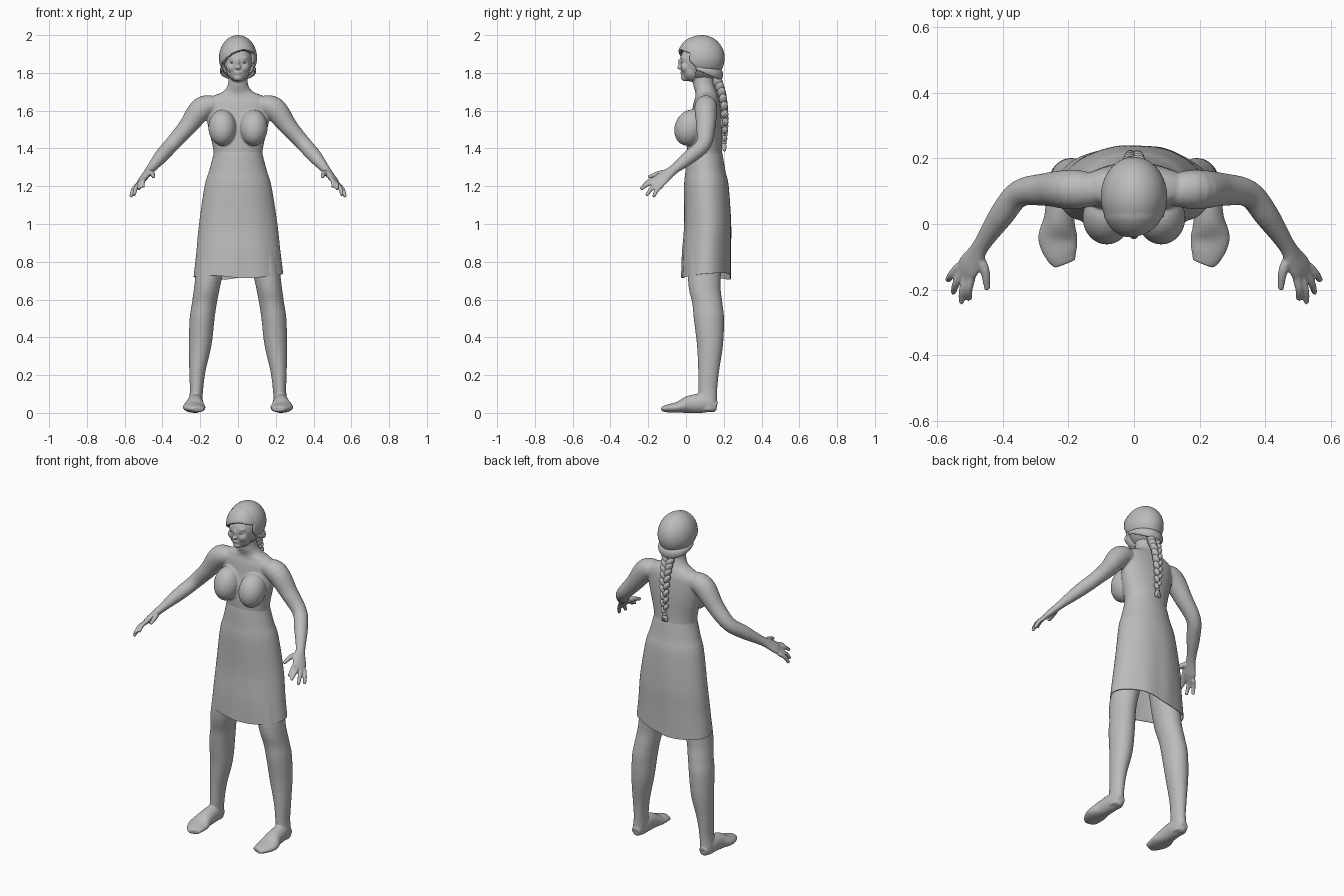
import bpy, bmesh, math
from mathutils import Vector, Matrix

cube = bpy.data.objects.get("Cube")
if cube:
    bpy.data.objects.remove(cube, do_unlink=True)

grey = bpy.data.materials.new("clay grey")
grey.use_nodes = True
COLOUR = (0.5, 0.5, 0.5, 1)
grey.diffuse_color = COLOUR
grey.node_tree.nodes["Principled BSDF"].inputs["Base Color"].default_value = COLOUR


def spline(keys, steps=5):
    """Smooth list of rings through the key rings (Catmull-Rom)."""
    k = [Vector(p) for p in keys]
    k = [k[0] * 2 - k[1]] + k + [k[-1] * 2 - k[-2]]
    out = []
    for a, b, c, d in zip(k, k[1:], k[2:], k[3:]):
        for i in range(steps):
            t = i / steps
            out.append((b * 2 + (c - a) * t + (a * 2 - b * 5 + c * 4 - d) * t * t
                        + (b * 3 - a - c * 3 + d) * t ** 3) / 2)
    return out + [k[-2]]


def loft(bm, keys, ref=None, side=1, sides=32, caps=True):
    """Oval rings (x, y, z, ru, rv); level rings unless ref gives the v direction."""
    rings = spline(keys)
    loops = []
    for i, r in enumerate(rings):
        u, v = Vector((1, 0, 0)), Vector((0, 1, 0))
        if ref:
            t = (rings[min(i + 1, len(rings) - 1)] - rings[max(i - 1, 0)])
            t = Vector(t[:3]).normalized()
            u = t.cross(Vector(ref)).normalized()
            v = u.cross(t)
        loop = []
        for s in range(sides):
            a = 2 * math.pi * s / sides
            p = Vector(r[:3]) + u * r[3] * math.cos(a) + v * r[4] * math.sin(a)
            loop.append(bm.verts.new((p.x * side, p.y, p.z)))
        loops.append(loop)
    for a, b in zip(loops, loops[1:]):
        for s in range(sides):
            n = (s + 1) % sides
            bm.faces.new((a[s], a[n], b[n], b[s]))
    if caps:
        bm.faces.new(loops[0])
        bm.faces.new(loops[-1])


def ball(bm, centre, radii, tilt=(0, 0), seg=24):
    """Ellipsoid, tilted about x then y (degrees)."""
    m = (Matrix.Translation(centre) @ Matrix.Rotation(math.radians(tilt[1]), 4, 'Y')
         @ Matrix.Rotation(math.radians(tilt[0]), 4, 'X') @ Matrix.Diagonal((*radii, 1)))
    return bmesh.ops.create_uvsphere(bm, u_segments=seg, v_segments=seg * 2 // 3,
                                     radius=1, matrix=m)["verts"]


def finish(bm, name, voxel=0, smooth=0, thick=0):
    bmesh.ops.recalc_face_normals(bm, faces=bm.faces[:])
    me = bpy.data.meshes.new(name)
    bm.to_mesh(me)
    bm.free()
    ob = bpy.data.objects.new(name, me)
    bpy.context.collection.objects.link(ob)
    bpy.ops.object.select_all(action='DESELECT')
    ob.select_set(True)
    bpy.context.view_layer.objects.active = ob
    if voxel:
        m = ob.modifiers.new("fuse", 'REMESH')
        m.mode, m.voxel_size = 'VOXEL', voxel
    if smooth:
        m = ob.modifiers.new("soften", 'SMOOTH')
        m.factor, m.iterations = 0.5, smooth
    if thick:
        m = ob.modifiers.new("cloth", 'SOLIDIFY')
        m.thickness = thick
    for m in list(ob.modifiers):
        bpy.ops.object.modifier_apply(modifier=m.name)
    ob.data.materials.clear()
    ob.data.materials.append(grey)
    bpy.ops.object.shade_smooth_by_angle(angle=math.radians(50))
    return ob


# Body: torso, limbs and face fused into one skin
body = bmesh.new()
loft(body, [(0, .085, 1.81, .048, .048), (0, .093, 1.74, .053, .055),
            (0, .105, 1.70, .08, .056), (0, .11, 1.675, .14, .06),
            (0, .11, 1.64, .175, .07), (0, .107, 1.57, .168, .08),
            (0, .1, 1.5, .155, .09), (0, .098, 1.42, .136, .092),
            (0, .1, 1.36, .13, .093), (0, .105, 1.27, .147, .1),
            (0, .11, 1.18, .16, .103), (0, .115, 1.0, .17, .1),
            (0, .115, .93, .12, .08)], sides=48)
FAN = (-.6, -.56, .56)
FINGERS = [((.495, -.163, 1.24), (.502, -.23, 1.195)),
           ((.508, -.153, 1.228), (.526, -.241, 1.183)),
           ((.522, -.143, 1.216), (.551, -.21, 1.15)),
           ((.533, -.127, 1.205), (.568, -.172, 1.143))]
for side in (1, -1):
    # Arm and palm
    loft(body, [(.11, .105, 1.63, .045, .05), (.19, .105, 1.612, .062, .06),
                (.27, .105, 1.512, .048, .05), (.35, .092, 1.422, .04, .041),
                (.405, .025, 1.36, .037, .038), (.462, -.06, 1.292, .024, .027),
                (.485, -.10, 1.262, .02, .034), (.505, -.132, 1.236, .018, .042),
                (.522, -.16, 1.213, .011, .036)], FAN, side)
    # Fingers and thumb
    for base, tip in FINGERS:
        a, b = Vector(base), Vector(tip)
        mid = a.lerp(b, .5) + Vector((.005, -.004, .006))
        loft(body, [(*a, .013, .013), (*mid, .012, .012), (*b, .009, .009)], FAN, side, 12)
    loft(body, [(.48, -.09, 1.27, .016, .018), (.455, -.14, 1.268, .015, .015),
                (.447, -.2, 1.248, .009, .009)], (0, 0, 1), side, 12)
    # Leg
    loft(body, [(.11, .11, .97, .085, .095), (.158, .097, .70, .07, .086),
                (.178, .113, .58, .066, .08), (.19, .121, .5, .066, .08),
                (.2, .127, .36, .06, .069), (.215, .12, .22, .043, .055),
                (.22, .115, .12, .035, .05), (.225, .115, .05, .036, .05),
                (.226, .115, .012, .034, .046)], side=side)
    # Foot
    loft(body, [(.226, .16, .03, .025, .028), (.225, .1, .05, .04, .05),
                (.228, .02, .045, .046, .047), (.232, -.04, .03, .06, .03),
                (.222, -.09, .024, .05, .022), (.21, -.122, .02, .034, .014)],
         (0, 0, 1), side)
    # Bust and cheek
    ball(body, (side * .083, .02, 1.51), (.074, .08, .098), (-22, 0))
    ball(body, (side * .033, .0, 1.83), (.028, .028, .03))
# Head, jaw, nose, brow and lips
ball(body, (0, .055, 1.86), (.075, .088, .09))
ball(body, (0, .03, 1.815), (.062, .056, .062))
ball(body, (0, -.003, 1.775), (.026, .024, .02))
ball(body, (0, -.026, 1.843), (.0105, .013, .033), (22, 0))
ball(body, (0, -.033, 1.828), (.015, .015, .01))
ball(body, (0, -.019, 1.802), (.021, .012, .0065))
ball(body, (0, -.016, 1.792), (.018, .012, .0065))
ball(body, (0, -.008, 1.878), (.055, .022, .012))
for v in body.verts:
    v.co.z = max(v.co.z, 0)
finish(body, "body", voxel=.005, smooth=4)

# Eyes
for side, label in ((1, "left_eye"), (-1, "right_eye")):
    bm = bmesh.new()
    ball(bm, (side * .029, -.011, 1.855), (.015, .016, .0075))
    finish(bm, label)

# Skirt: open at the hem, with soft folds growing downwards
skirt = bmesh.new()
loft(skirt, [(0, .098, 1.395, .128, .088), (0, .099, 1.365, .131, .095),
             (0, .103, 1.28, .153, .106), (0, .108, 1.2, .177, .118),
             (0, .115, 1.0, .208, .125), (0, .109, .85, .224, .13),
             (0, .107, .722, .238, .132)], sides=96, caps=False)
for v in skirt.verts:
    a = math.atan2(v.co.y - .107, v.co.x)
    drop = max(0, min(1, (1.25 - v.co.z) / .5))
    fold = 1 + drop * (.012 * math.sin(7 * a + 1) + .01 * math.sin(4 * a + v.co.z * 5))
    v.co.x *= fold
    v.co.y = .107 + (v.co.y - .107) * fold
    v.co.z += drop ** 3 * (.012 * math.sin(2 * a + .6) + .008 * math.cos(a))
finish(skirt, "skirt", thick=.004)

# Hair cap: the face opening is sunk behind a side-swept fringe
hair = bmesh.new()
for v in ball(hair, (0, .083, 1.878), (.101, .122, .122), seg=96):
    p = v.co
    fringe = 1.915 - 5 * (p.x - .035) ** 2
    if p.z < 1.878:
        p.x *= 1 - .2 * ((1.878 - p.z) / .122) ** 2
    if p.y < .045 and p.z < fringe and abs(p.x) < .085:
        p.y = .083 + (p.y - .083) * .45
        p.x *= .75
    elif p.y < .03:
        p.y -= .008
finish(hair, "hair", smooth=2)

# Rolled hair edge round the nape
roll = bmesh.new()
arc = [math.radians(a) for a in range(-20, 201, 20)]
loft(roll, [(.09 * math.cos(a), .09 + .092 * math.sin(a), 1.815 - .025 * math.sin(a),
             .006 + .008 * max(0, math.sin(a)), .012 + .016 * max(0, math.sin(a)))
            for a in arc], (0, 0, 1), sides=16)
finish(roll, "hair_roll")

# Braid: alternating lobes tapering to a tied tuft
braid = bmesh.new()
path = spline([(0, .162, 1.765), (0, .192, 1.68), (0, .207, 1.56), (0, .203, 1.43)], 6)
for i, p in enumerate(path[:-1]):
    size = 1 - .5 * i / len(path)
    side = 1 if i % 2 else -1
    ball(braid, (p.x + side * .015 * size, p.y, p.z),
         (.021 * size, .027 * size, .037 * size), (0, side * 32), 16)
end = path[-1]
ball(braid, end, (.013, .013, .009), seg=16)
for side in (-1, 0, 1):
    ball(braid, end + Vector((side * .008, 0, -.022)), (.009, .011, .025), (0, -side * 14), 16)
finish(braid, "braid")
